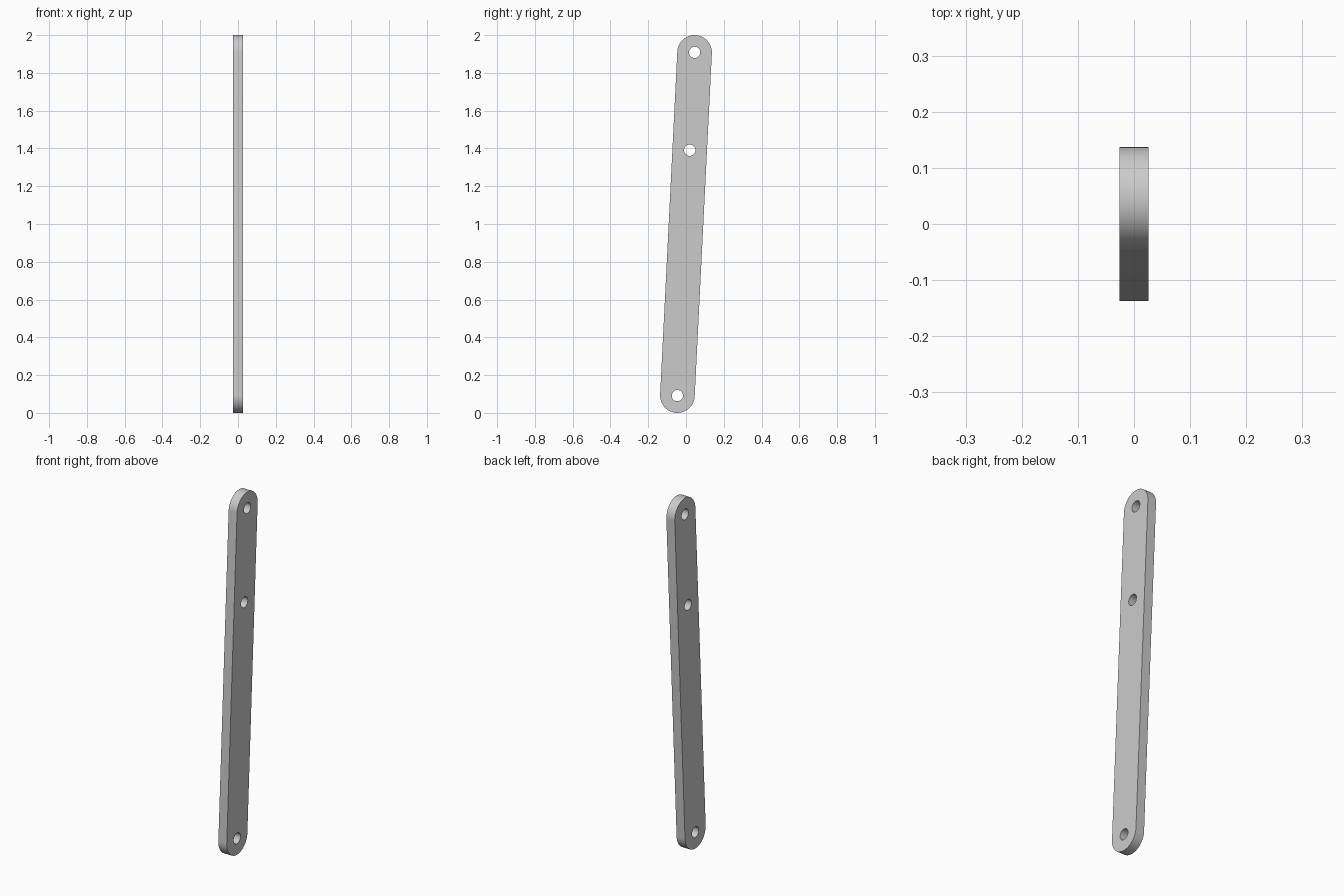
import bpy, bmesh
from math import cos, sin, pi, atan2
from mathutils import Vector

cube = bpy.data.objects.get("Cube")
if cube:
    bpy.data.objects.remove(cube, do_unlink=True)

HALF_THICKNESS = 0.026
END_RADIUS = 0.0915
HOLE_RADIUS = 0.03
BOTTOM = Vector((0, -0.0455, END_RADIUS))
TOP = Vector((0, 0.0455, 2 - END_RADIUS))
MIDDLE = BOTTOM.lerp(TOP, 0.715)

grey = bpy.data.materials.new("light grey")
grey.use_nodes = True
colour = (0.6, 0.6, 0.6, 1)
grey.diffuse_color = colour
grey.node_tree.nodes["Principled BSDF"].inputs["Base Color"].default_value = colour


def arc(centre, radius, start, sweep, count):
    """Points on an arc in the side plane, at the right face."""
    angles = [start + sweep * i / count for i in range(count + 1)]
    return [centre + Vector((-HALF_THICKNESS, radius * cos(a), radius * sin(a))) for a in angles]


def add_loop(bm, points):
    verts = [bm.verts.new(p) for p in points]
    return [bm.edges.new((v, verts[i - 1])) for i, v in enumerate(verts)]


# Outline of the bar: two half-round ends joined by straight sides
axis = TOP - BOTTOM
tilt = atan2(axis.z, axis.y)
outline = arc(TOP, END_RADIUS, tilt - pi / 2, pi, 32)
outline += arc(BOTTOM, END_RADIUS, tilt + pi / 2, pi, 32)

bm = bmesh.new()
edges = add_loop(bm, outline)

# Three round pin holes
for centre in (BOTTOM, MIDDLE, TOP):
    edges += add_loop(bm, arc(centre, HOLE_RADIUS, 0, 2 * pi, 32)[:-1])

# Fill the profile and extrude it across the thickness
bmesh.ops.triangle_fill(bm, use_beauty=True, edges=edges, normal=(1, 0, 0))
extruded = bmesh.ops.extrude_face_region(bm, geom=bm.faces[:], use_keep_orig=True)
moved = [g for g in extruded["geom"] if isinstance(g, bmesh.types.BMVert)]
bmesh.ops.translate(bm, verts=moved, vec=(2 * HALF_THICKNESS, 0, 0))
bmesh.ops.recalc_face_normals(bm, faces=bm.faces[:])

mesh = bpy.data.meshes.new("link_bar")
bm.to_mesh(mesh)
bm.free()
mesh.materials.append(grey)
bar = bpy.data.objects.new("link_bar", mesh)
bpy.context.collection.objects.link(bar)

# Smooth round ends and holes, crisp rims
bpy.ops.object.select_all(action="DESELECT")
bar.select_set(True)
bpy.context.view_layer.objects.active = bar
bpy.ops.object.shade_smooth_by_angle(angle=pi / 6)
